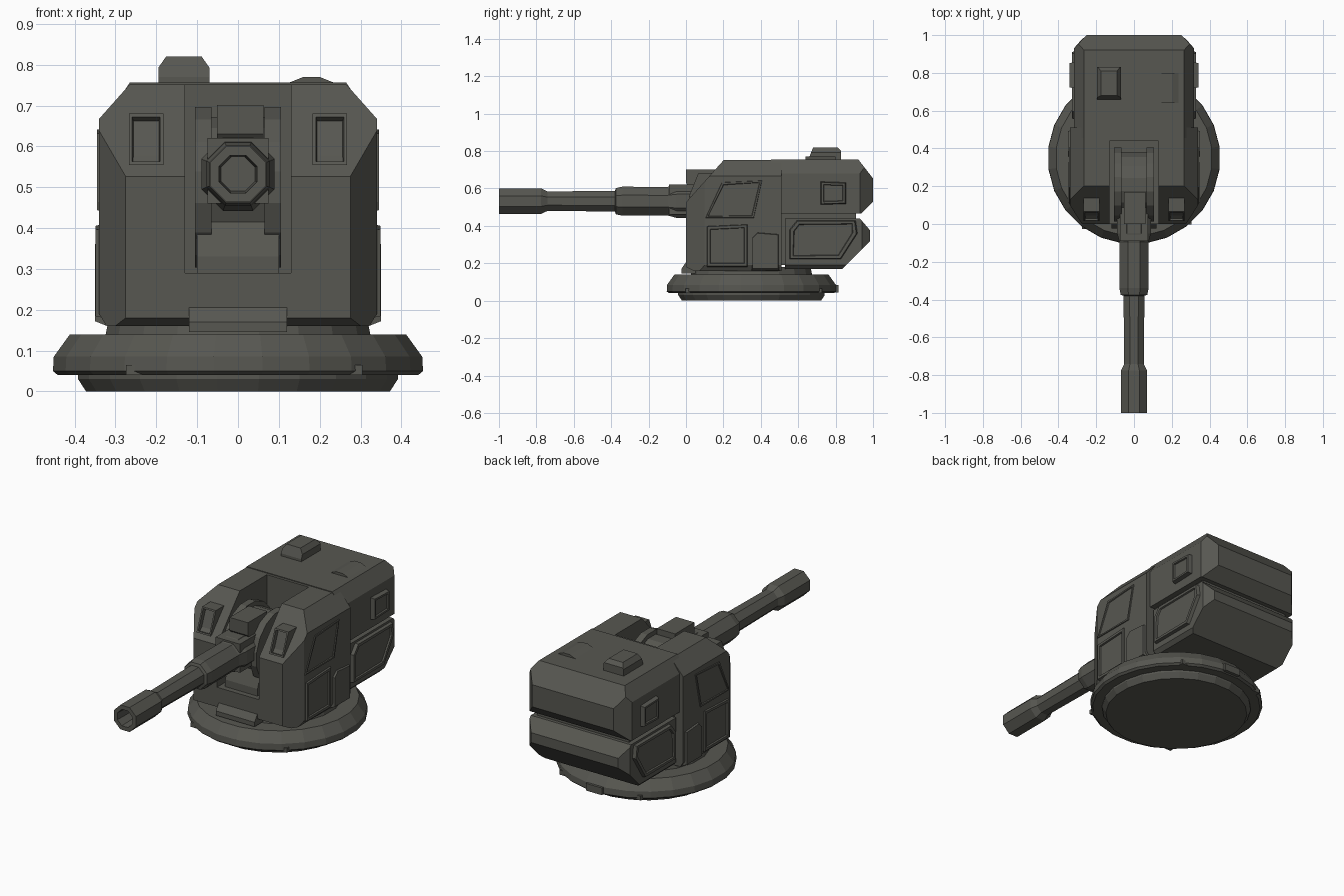
import bpy, bmesh, math
from mathutils import Vector

if "Cube" in bpy.data.objects:
    bpy.data.objects.remove(bpy.data.objects["Cube"])

paint = bpy.data.materials.new("dark olive grey")
paint.diffuse_color = (0.095, 0.095, 0.082, 1)
paint.use_nodes = True
paint.node_tree.nodes["Principled BSDF"].inputs["Base Color"].default_value = paint.diffuse_color


def finish(name, bm):
    bmesh.ops.recalc_face_normals(bm, faces=bm.faces[:])
    me = bpy.data.meshes.new(name)
    bm.to_mesh(me)
    bm.free()
    me.materials.append(paint)
    ob = bpy.data.objects.new(name, me)
    bpy.context.collection.objects.link(ob)
    return ob


def block(name, x, y, z, cuts=()):
    """Box from ranges, trimmed by (point, outward normal) planes."""
    bm = bmesh.new()
    bmesh.ops.create_cube(bm, size=1)
    for v in bm.verts:
        v.co = Vector([(a + b) / 2 + c * (b - a) for c, (a, b) in zip(v.co, (x, y, z))])
    for p, n in cuts:
        bmesh.ops.bisect_plane(bm, geom=bm.verts[:] + bm.edges[:] + bm.faces[:],
                               plane_co=p, plane_no=n, clear_outer=True)
        open_edges = [e for e in bm.edges if e.is_boundary]
        if open_edges:
            bmesh.ops.holes_fill(bm, edges=open_edges, sides=0)
    return finish(name, bm)


def both(cuts):
    """Repeat cuts on the other side of x = 0."""
    return [((s * p[0], p[1], p[2]), (s * n[0], n[1], n[2])) for p, n in cuts for s in (1, -1)]


def lathe(name, prof, seg, place):
    """Revolve (radius, height) points; place(a, b, h) sets the axis."""
    bm = bmesh.new()
    rings = []
    for r, h in prof:
        rings.append([bm.verts.new(place(r * math.cos(t), r * math.sin(t), h))
                      for t in [2 * math.pi * (i + 0.5) / seg for i in range(seg)]])
    for a, b in zip(rings, rings[1:]):
        for i in range(seg):
            j = (i + 1) % seg
            bm.faces.new((a[i], a[j], b[j], b[i]))
    bm.faces.new(rings[0])
    bm.faces.new(rings[-1])
    return finish(name, bm)


def side_plates(name, pts, x0, x1, shrink=0.94, inset=0.0, depth=0.0):
    """Outline in (y, z) raised from x0 to x1 on both sides."""
    cy = sum(p[0] for p in pts) / len(pts)
    cz = sum(p[1] for p in pts) / len(pts)
    for s, side in ((1, "right"), (-1, "left")):
        bm = bmesh.new()
        a = [bm.verts.new((s * x0, y, z)) for y, z in pts]
        b = [bm.verts.new((s * x1, cy + (y - cy) * shrink, cz + (z - cz) * shrink)) for y, z in pts]
        n = len(pts)
        for i in range(n):
            j = (i + 1) % n
            bm.faces.new((a[i], a[j], b[j], b[i]))
        bm.faces.new(a)
        outer = bm.faces.new(b)
        bmesh.ops.recalc_face_normals(bm, faces=bm.faces[:])
        if inset:
            bmesh.ops.inset_region(bm, faces=[outer], thickness=inset, depth=0)
            bmesh.ops.inset_region(bm, faces=[outer], thickness=0.004, depth=-depth)
        finish(side + "_" + name, bm)


# Round base
upright = lambda a, b, h: (a, 0.35 + b, h)
lathe("base_foot", [(0.375, 0), (0.395, 0.03), (0.395, 0.05)], 24, upright)
lathe("base_ring", [(0.445, 0.04), (0.457, 0.05), (0.455, 0.085), (0.415, 0.14)], 24, upright)
lathe("turning_neck", [(0.33, 0.13), (0.32, 0.18)], 20, upright)
block("rear_base_clip", (-0.05, 0.05), (0.76, 0.815), (0.045, 0.085))
for i, t in enumerate((-150, -35, 40, 145)):
    px, py = 0.435 * math.sin(math.radians(t)), 0.35 - 0.435 * math.cos(math.radians(t))
    block("base_lug_%d" % i, (px - 0.025, px + 0.025), (py - 0.02, py + 0.02), (0.04, 0.065))

# Front hull with the gun slot cut out
front = block("front_hull", (-0.34, 0.34), (0, 0.51), (0.16, 0.752),
              [((0, 0.03, 0.56), (0, -0.19, 0.17)), ((0, 0, 0.18), (0, -0.5, -1))] +
              both([((0.265, 0, 0.752), (0.09, 0, 0.08)),
                    ((0.275, 0, 0), (0.1, -0.065, 0)),
                    ((0.34, 0, 0.19), (1, 0, -0.6))]))
slot = block("slot_cutter", (-0.13, 0.13), (-0.2, 0.44), (0.29, 1.0))
slot.hide_render = True
slot.display_type = 'WIRE'
mod = front.modifiers.new("gun slot", 'BOOLEAN')
mod.operation = 'DIFFERENCE'
mod.solver = 'EXACT'
mod.object = slot

# Rear hull: inner core, upper body and lower body split by a groove
block("hull_core", (-0.285, 0.285), (0.46, 0.91), (0.19, 0.6),
      [((0, 0.83, 0.19), (0, 1, -1))])
block("rear_upper_hull", (-0.317, 0.317), (0.455, 1.0), (0.465, 0.756),
      [((0, 0.925, 0.75), (0, 0.09, 0.07)), ((0, 1.0, 0.53), (0, 0.06, -0.06))] +
      both([((0.265, 0, 0.756), (0.08, 0, 0.055)), ((0.317, 0.93, 0), (0.07, 0.065, 0))]))
block("rear_lower_hull", (-0.31, 0.31), (0.53, 0.985), (0.17, 0.44),
      [((0, 0.985, 0.375), (0, 0.07, 0.06)), ((0, 0.985, 0.32), (0, 0.15, -0.15))] +
      both([((0.31, 0.94, 0), (0.05, 0.045, 0)), ((0.31, 0, 0.19), (1, 0, -1))]))

# Side panels
side_plates("upper_panel", [(0.1, 0.44), (0.19, 0.635), (0.41, 0.645), (0.365, 0.44)],
            0.33, 0.345, 0.96, 0.012, 0.006)
side_plates("door", [(0.11, 0.18), (0.11, 0.4), (0.33, 0.41), (0.33, 0.18)],
            0.33, 0.349, 0.96, 0.02, 0.012)
side_plates("side_box", [(0.35, 0.16), (0.35, 0.34), (0.38, 0.37), (0.5, 0.36), (0.5, 0.16)],
            0.32, 0.35, 0.9)
side_plates("rear_panel", [(0.55, 0.22), (0.55, 0.38), (0.59, 0.43), (0.91, 0.43),
                           (0.92, 0.36), (0.83, 0.22)], 0.3, 0.328, 0.95, 0.018, 0.008)
side_plates("rear_side_lamp", [(0.715, 0.51), (0.715, 0.64), (0.86, 0.635), (0.86, 0.515)],
            0.3, 0.341, 0.88, 0.015, 0.008)

# Front sensors on the slope, with sunken faces
for s, side in ((1, "right"), (-1, "left")):
    bm = bmesh.new()
    bmesh.ops.create_cube(bm, size=1)
    for v in bm.verts:
        back, top = v.co.y > 0, v.co.z > 0
        v.co = (s * 0.225 + v.co.x * 0.085,
                (0.2 if top else 0.12) if back else (0.065 if top else 0.015),
                0.68 if top else 0.555)
    bm.normal_update()
    face = min(bm.faces, key=lambda f: f.normal.y)
    bmesh.ops.inset_region(bm, faces=[face], thickness=0.012, depth=0)
    bmesh.ops.inset_region(bm, faces=[face], thickness=0.004, depth=-0.02)
    finish(side + "_front_sensor", bm)

# Roof hatch, low roof ridge and front sill
block("roof_hatch", (-0.195, -0.07), (0.66, 0.83), (0.74, 0.82),
      [((-0.19, 0, 0.8), (-1, 0, 0.7)), ((-0.075, 0, 0.8), (1, 0, 0.7)),
       ((0, 0.68, 0.82), (0, -1, 0.4)), ((0, 0.82, 0.81), (0, 1, 1))])
block("roof_ridge", (0.12, 0.24), (0.64, 0.8), (0.74, 0.77),
      [((0.16, 0, 0.77), (-0.4, 0, 1)), ((0.2, 0, 0.77), (0.4, 0, 1))])
block("front_sill", (-0.12, 0.12), (-0.025, 0.05), (0.145, 0.21),
      [((0, -0.025, 0.17), (0, -1, 0.7))])

# Gun cradle inside the slot
sideways = lambda a, b, h: (h, 0.21 + a, 0.5 + b)
for s, side in ((1, "right"), (-1, "left")):
    lathe(side + "_cradle_cheek", [(0.2, s * 0.065), (0.2, s * 0.105)], 16, sideways)
lathe("cradle_drum", [(0.175, -0.07), (0.175, 0.07)], 16, sideways)
block("cradle_base", (-0.1, 0.1), (0.03, 0.35), (0.28, 0.42), [((0, 0.03, 0.33), (0, -1, 0.35))])
block("gun_sight", (-0.052, 0.062), (0.0, 0.17), (0.58, 0.702),
      [((0, 0, 0.63), (0, -0.6, -0.5))])

# Barrel with hollow muzzle
along = lambda a, b, h: (a, h, 0.532 + b)
lathe("gun_barrel", [(0.085, 0.1), (0.097, 0.03), (0.097, -0.05), (0.082, -0.1), (0.084, -0.34),
                     (0.076, -0.375), (0.06, -0.38), (0.056, -0.74), (0.074, -0.775),
                     (0.074, -1.0), (0.05, -1.0), (0.045, -0.9)], 8, along)
block("barrel_collar", (-0.075, 0.075), (-0.09, 0.1), (0.46, 0.62))
